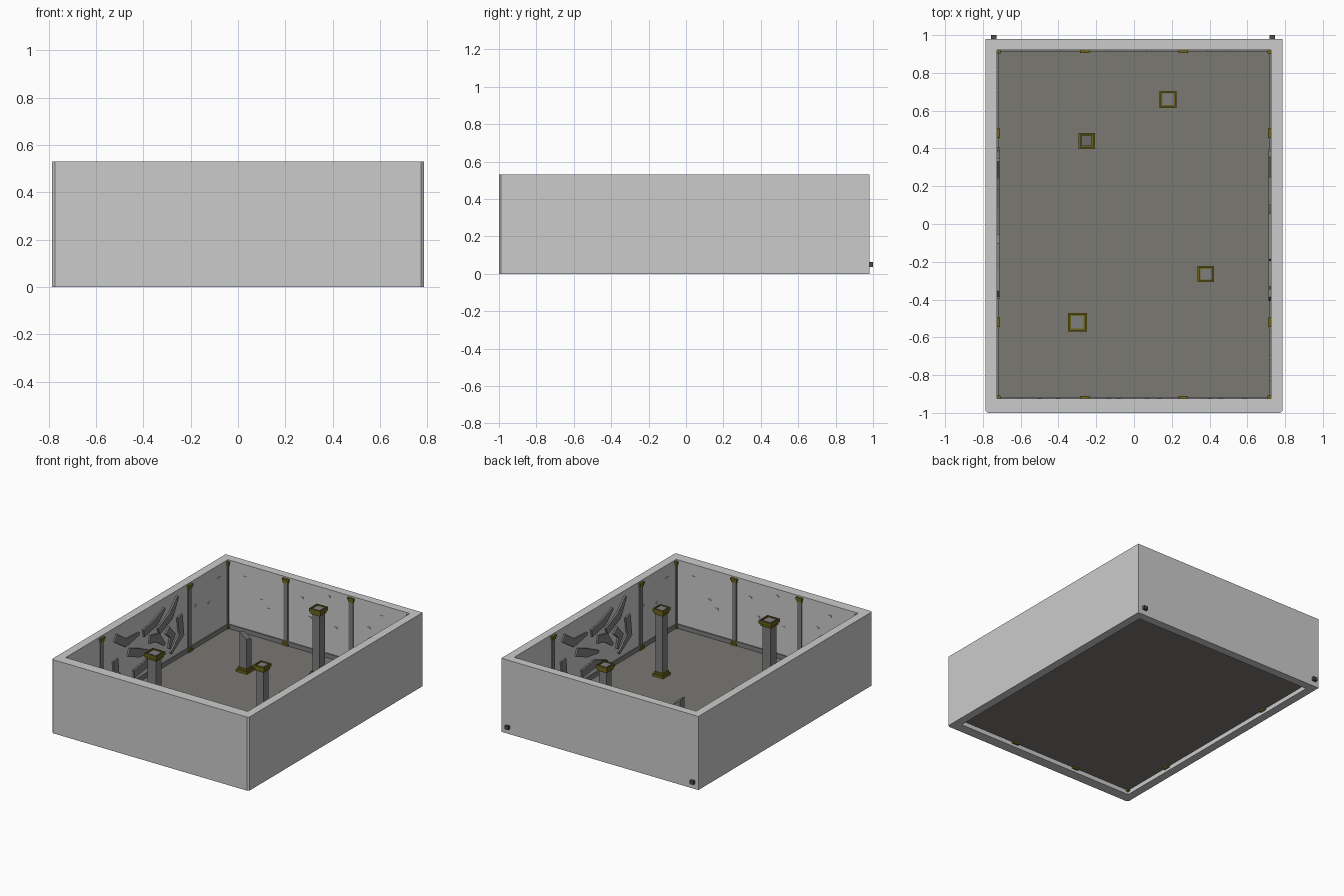
import bpy, bmesh, math
from mathutils import Vector

if "Cube" in bpy.data.objects:
    bpy.data.objects.remove(bpy.data.objects["Cube"])

def mat(name, r, g, b):
    m = bpy.data.materials.new(name)
    m.diffuse_color = (r, g, b, 1)
    m.use_nodes = True
    m.node_tree.nodes["Principled BSDF"].inputs["Base Color"].default_value = m.diffuse_color
    return m

WALL = mat("pale_grey_wall", .60, .60, .60)
FLOOR = mat("warm_grey_floor", .195, .188, .17)
STONE = mat("dark_grey_stone", .21, .21, .21)
GOLD = mat("old_gold", .15, .13, .012)
BLACK = mat("charcoal", .07, .07, .07)

def finish(name, bm, m):
    bmesh.ops.recalc_face_normals(bm, faces=bm.faces)
    me = bpy.data.meshes.new(name)
    bm.to_mesh(me)
    bm.free()
    me.materials.append(m)
    ob = bpy.data.objects.new(name, me)
    bpy.context.collection.objects.link(ob)
    return ob

def add_box(bm, x0, x1, y0, y1, z0, z1):
    vs = bmesh.ops.create_cube(bm, size=1)["verts"]
    for v in vs:
        v.co = Vector((x0 + (v.co.x + .5) * (x1 - x0),
                       y0 + (v.co.y + .5) * (y1 - y0),
                       z0 + (v.co.z + .5) * (z1 - z0)))
    return vs

def boxes(name, m, *dims):
    bm = bmesh.new()
    for d in dims:
        add_box(bm, *d)
    return finish(name, bm, m)

IX, Y0, Y1, FZ = .725, -.925, .92, .04     # inner faces and floor height

# Outer wall frame: chamfered outline with rectangular opening
bm = bmesh.new()
c = .012
outer = [(-.785, -.99), (-.773, -1), (.773, -1), (.785, -.99),
         (.785, .98), (-.785, .98)]
inner = [(-IX, Y0), (-IX, Y0), (IX, Y0), (IX, Y0), (IX, Y1), (-IX, Y1)]
H = .53
cache = {}
def vert(x, y, z):
    k = (x, y, z)
    if k not in cache:
        cache[k] = bm.verts.new(k)
    return cache[k]
for i in range(6):
    j = (i + 1) % 6
    o, p, q, r = outer[i], outer[j], inner[j], inner[i]
    def quad(*pts):
        vs = []
        for t in pts:
            v = vert(*t)
            if v not in vs:
                vs.append(v)
        if len(vs) > 2:
            bm.faces.new(vs)
    quad((*o, H), (*p, H), (*q, H), (*r, H))
    quad((*o, 0), (*p, 0), (*q, 0), (*r, 0))
    quad((*o, 0), (*p, 0), (*p, H), (*o, H))
    quad((*r, 0), (*q, 0), (*q, H), (*r, H))
finish("outer_walls", bm, WALL)

# Floor, recessed above the bottom edge
boxes("floor", FLOOR, (-IX, IX, Y0, Y1, FZ - .008, FZ))

# Skirting around the inside
d, t = .008, .03
boxes("skirting", STONE,
      (-IX, -IX + d, Y0, Y1, FZ, FZ + t), (IX - d, IX, Y0, Y1, FZ, FZ + t),
      (-IX, IX, Y0, Y0 + d, FZ, FZ + t), (-IX, IX, Y1 - d, Y1, FZ, FZ + t))

# Flat wall pilasters with gold caps and feet
def centred(x, y, hx, hy, z0, z1):
    return (max(x - hx, -IX), min(x + hx, IX), max(y - hy, Y0), min(y + hy, Y1), z0, z1)

spots = [(sx * IX, y, .007, .017) for sx in (-1, 1) for y in (-.52, .48)]
spots += [(x, y, .017, .007) for x in (-.26, .26) for y in (Y0, Y1)]
spots += [(sx * IX, y, .01, .01) for sx in (-1, 1) for y in (Y0, Y1)]
for n, (x, y, hx, hy) in enumerate(spots):
    boxes(f"pilaster_{n}", STONE, centred(x, y, hx, hy, .02, .51))
    e = .004
    boxes(f"pilaster_gold_{n}", GOLD,
          centred(x, y, hx + e, hy + e, .49, .505),
          centred(x, y, hx + 2 * e, hy + 2 * e, .505, .52),
          centred(x, y, hx + e, hy + e, FZ + .015, FZ + .03),
          centred(x, y, hx + 2 * e, hy + 2 * e, .02, FZ + .015))

# Free-standing square columns; one is broken off at a slant
def column(n, x, y, w, broken=False):
    s = w * .33
    def sq(h, z0, z1):
        return (x - h, x + h, y - h, y + h, z0, z1)
    bm = bmesh.new()
    vs = add_box(bm, *sq(s, FZ, .28 if broken else .524))
    if broken:
        for v in vs:
            if v.co.z > .2:
                v.co.z += .03 if v.co.x < x else -.01
                v.co.z += .012 if v.co.y < y else 0
    finish(f"column_shaft_{n}", bm, STONE)
    a, b = w * .42, w * .5
    gold = [sq(b, FZ, FZ + .018), sq(a, FZ + .018, FZ + .032)]
    if not broken:
        gold += [sq(a, .485, .503), sq(b, .503, .518)]
        r = b - .008      # raised lip round the cap
        gold += [(x - b, x + b, y - b, y - r, .518, .526), (x - b, x + b, y + r, y + b, .518, .526),
                 (x - b, x - r, y - r, y + r, .518, .526), (x + r, x + b, y - r, y + r, .518, .526)]
    boxes(f"column_gold_{n}", GOLD, *gold)

column(0, .18, .66, .09)
column(1, -.25, .44, .085, True)
column(2, .38, -.265, .085)
column(3, -.30, -.52, .10)

# Broken curved relief plates: tapering bands along short paths (y, z)
paths = [((.12, .32), (.26, .38), (.34, .49)), ((-.05, .37), (.09, .40), (.19, .46)),
         ((-.37, .46), (-.25, .38), (-.10, .39)), ((.36, .34), (.38, .20), (.26, .11)),
         ((.02, .30), (.11, .28), (.19, .20)), ((-.22, .30), (-.10, .25), (.03, .21)),
         ((-.37, .30), (-.36, .19), (-.25, .10)), ((.22, .29), (.28, .23), (.24, .15)),
         ((-.16, .12), (-.02, .14), (.13, .10))]
def relief(name, sx):
    bm = bmesh.new()
    for path in paths:
        rows = []
        for k, (y, z) in enumerate(path):
            a, b = path[max(k - 1, 0)], path[min(k + 1, 2)]
            ty, tz = b[0] - a[0], b[1] - a[1]
            L = math.hypot(ty, tz)
            h = (.028, .03, .01)[k]
            off = (-tz / L * h, ty / L * h)
            rows.append([bm.verts.new((sx * xx, (y + g * off[0]) * -sx, z + g * off[1]))
                         for xx, g in ((IX, -1), (IX, 1), (IX - .012, 1), (IX - .012, -1))])
        for r, q in zip(rows, rows[1:]):
            for i in range(4):
                j = (i + 1) % 4
                bm.faces.new((r[i], r[j], q[j], q[i]))
        bm.faces.new(rows[0])
        bm.faces.new(rows[-1])
    finish(name, bm, STONE)
relief("left_wall_relief", -1)
relief("right_wall_relief", 1)

# Small chips scattered on the walls, repeated by a half turn
end_chips = [(-.587, .44), (-.46, .31), (-.4, .26), (-.135, .415), (-.07, .29),
             (.08, .48), (.135, .27), (.4, .34), (.5, .45)]
side_chips = [(.82, .44), (.557, .34), (.705, .305)]
chips = []
for s in (1, -1):
    wall_y = Y1 if s > 0 else Y0
    for x, z in end_chips:
        chips.append(centred(s * x, wall_y, .012, .004, z - .006, z + .006))
    for y, z in side_chips:
        chips.append(centred(-s * IX, s * y, .004, .012, z - .006, z + .006))
boxes("wall_chips", WALL, *chips)

# Square pegs low on the back wall
for n, x in enumerate((-.743, .732)):
    boxes(f"back_peg_{n}", BLACK, (x - .015, x + .015, .975, 1.0, .037, .062))
